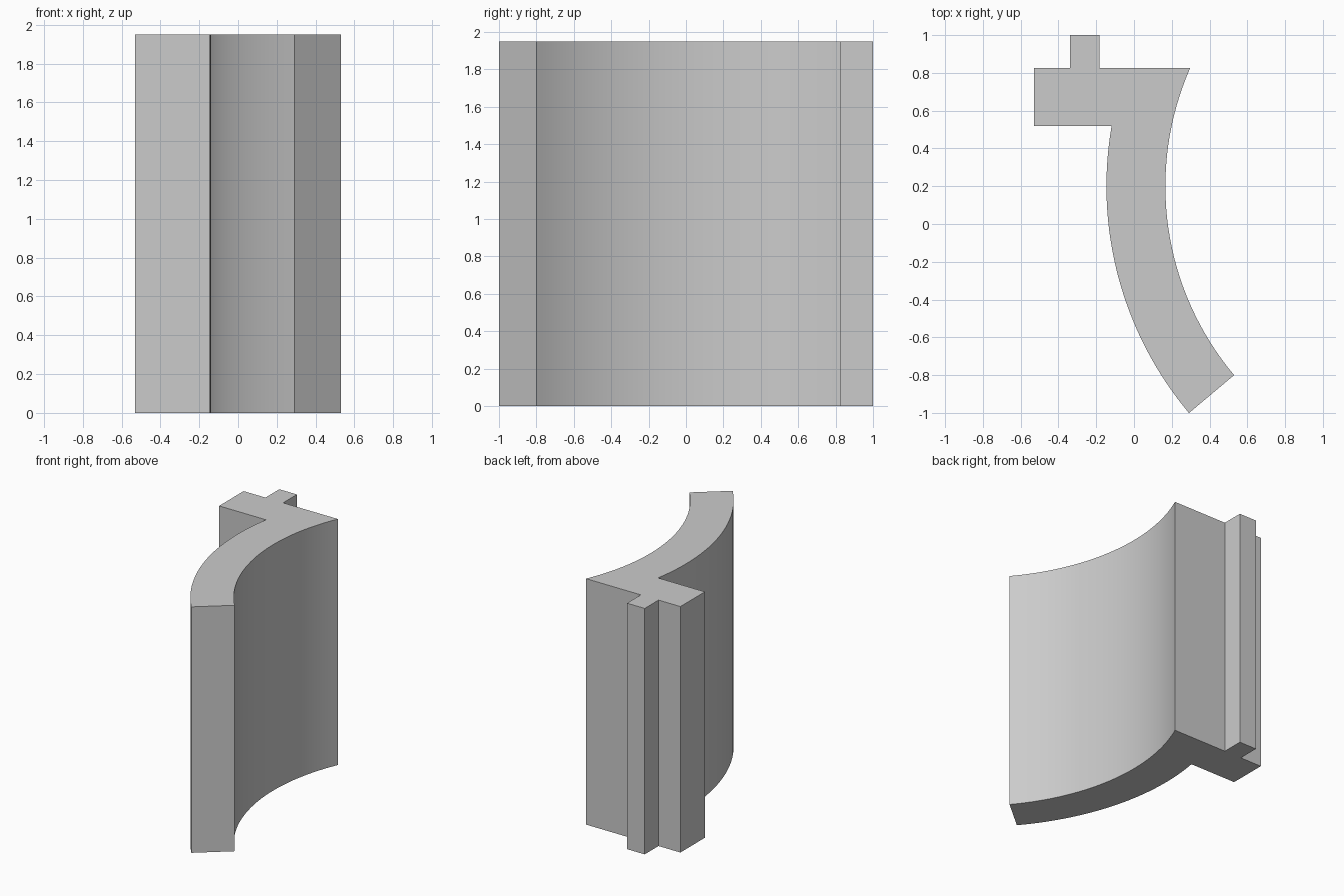
import bpy, bmesh, math

old = bpy.data.objects.get("Cube")
if old:
    bpy.data.objects.remove(old, do_unlink=True)

HEIGHT = 1.95
CENTRE = (1.722, 0.2)
R_INNER, R_OUTER = 1.556, 1.868
BACK, FRONT = 0.827, 0.52        # faces of the end block
END = math.radians(40)           # sweep of the curved wall
STEPS = 32


def arc(radius, start, stop):
    """Points on the wall's arc; angles are measured from -x."""
    points = []
    for i in range(STEPS + 1):
        a = start + (stop - start) * i / STEPS
        points.append((CENTRE[0] - radius * math.cos(a),
                       CENTRE[1] + radius * math.sin(a)))
    return points


def angle_at(radius, y):
    return math.asin((y - CENTRE[1]) / radius)


# Plan outline: curved wall, end block and locating tongue
outline = arc(R_INNER, angle_at(R_INNER, BACK), -END)
outline += arc(R_OUTER, -END, angle_at(R_OUTER, FRONT))
outline += [(-0.53, FRONT), (-0.53, BACK), (-0.338, BACK),
            (-0.338, 1), (-0.183, 1), (-0.183, BACK)]

# Extrude the outline to full height
bm = bmesh.new()
base = bm.faces.new([bm.verts.new((x, y, 0)) for x, y in outline])
grown = bmesh.ops.extrude_face_region(bm, geom=[base], use_keep_orig=True)
top = [v for v in grown["geom"] if isinstance(v, bmesh.types.BMVert)]
bmesh.ops.translate(bm, verts=top, vec=(0, 0, HEIGHT))
bmesh.ops.recalc_face_normals(bm, faces=bm.faces)
mesh = bpy.data.meshes.new("curved_wall_section")
bm.to_mesh(mesh)
bm.free()

# Plain grey material
grey = bpy.data.materials.new("light_grey")
grey.use_nodes = True
colour = (0.6, 0.6, 0.6, 1)
grey.diffuse_color = colour
grey.node_tree.nodes["Principled BSDF"].inputs["Base Color"].default_value = colour
mesh.materials.append(grey)

wall = bpy.data.objects.new("curved_wall_section", mesh)
bpy.context.collection.objects.link(wall)
bpy.ops.object.select_all(action='DESELECT')
wall.select_set(True)
bpy.context.view_layer.objects.active = wall
bpy.ops.object.shade_smooth_by_angle(angle=math.radians(25))
